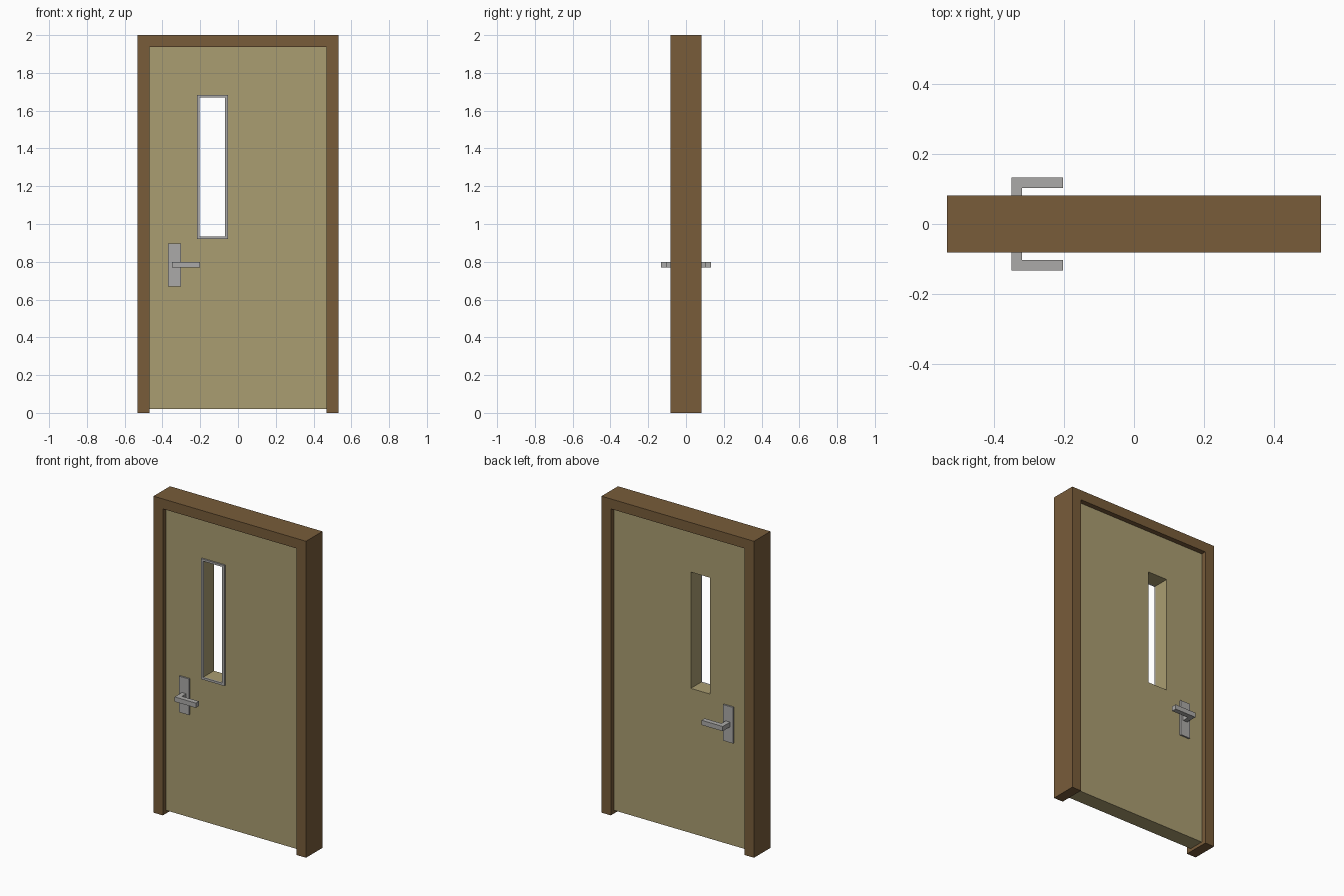
import bpy
import bmesh

old = bpy.data.objects.get("Cube")
if old:
    bpy.data.objects.remove(old, do_unlink=True)


def material(name, rgb):
    mat = bpy.data.materials.new(name)
    mat.use_nodes = True
    color = (*rgb, 1)
    mat.diffuse_color = color
    mat.node_tree.nodes["Principled BSDF"].inputs["Base Color"].default_value = color
    return mat


brown = material("brown wood", (0.188, 0.107, 0.042))
tan = material("tan panel", (0.402, 0.337, 0.165))
metal = material("grey metal", (0.41, 0.402, 0.392))


def finish(name, bm, mat):
    bmesh.ops.recalc_face_normals(bm, faces=bm.faces)
    mesh = bpy.data.meshes.new(name)
    bm.to_mesh(mesh)
    bm.free()
    mesh.materials.append(mat)
    obj = bpy.data.objects.new(name, mesh)
    bpy.context.collection.objects.link(obj)
    return obj


def extrude_y(bm, y0, y1):
    """Give flat faces lying at y0 a thickness reaching y1."""
    result = bmesh.ops.extrude_face_region(bm, geom=bm.faces[:], use_keep_orig=True)
    verts = [g for g in result["geom"] if isinstance(g, bmesh.types.BMVert)]
    bmesh.ops.translate(bm, verts=verts, vec=(0, y1 - y0, 0))


def prism_y(name, points, y0, y1, mat):
    """Solid from an outline in x and z."""
    bm = bmesh.new()
    bm.faces.new([bm.verts.new((x, y0, z)) for x, z in points])
    extrude_y(bm, y0, y1)
    return finish(name, bm, mat)


def prism_z(name, points, z0, z1, mat):
    """Solid from an outline in x and y."""
    bm = bmesh.new()
    low, high = ([bm.verts.new((x, y, z)) for x, y in points] for z in (z0, z1))
    bm.faces.new(low)
    bm.faces.new(high)
    for i in range(len(points)):
        j = (i + 1) % len(points)
        bm.faces.new((low[i], low[j], high[j], high[i]))
    return finish(name, bm, mat)


def corners(x0, x1, z0, z1):
    return [(x0, z0), (x1, z0), (x1, z1), (x0, z1)]


def ring(name, outer, inner, y0, y1, mat):
    """Rectangular panel with a rectangular opening through it."""
    bm = bmesh.new()
    a, b = ([bm.verts.new((x, y0, z)) for x, z in corners(*r)] for r in (outer, inner))
    for i in range(4):
        j = (i + 1) % 4
        bm.faces.new((a[i], a[j], b[j], b[i]))
    extrude_y(bm, y0, y1)
    return finish(name, bm, mat)


# Door frame: two jambs and a head in one piece
W, IN, TOP, HEAD, DEPTH = 0.533, 0.468, 2.0, 1.937, 0.082
prism_y("door_frame",
        [(-W, 0), (-IN, 0), (-IN, HEAD), (IN, HEAD),
         (IN, 0), (W, 0), (W, TOP), (-W, TOP)],
        -DEPTH, DEPTH, brown)

# Door leaf with its window opening, and the trim on the front
LEAF = 0.05
opening = (-0.204, -0.069, 0.934, 1.669)
ring("door_leaf", (-IN, IN, 0.02, HEAD), opening, -LEAF, LEAF, tan)
ring("window_trim", (-0.217, -0.054, 0.92, 1.682), opening, -LEAF - 0.01, -LEAF, metal)

# Lever handles and their plates on both sides
for side, s in (("front", -1), ("back", 1)):
    prism_y(side + "_handle_plate", corners(-0.37, -0.302, 0.67, 0.898),
            s * LEAF, s * (LEAF + 0.01), metal)
    lever = [(-0.35, LEAF), (-0.32, LEAF), (-0.32, 0.102),
             (-0.202, 0.102), (-0.202, 0.133), (-0.35, 0.133)]
    prism_z(side + "_lever", [(x, s * y) for x, y in lever], 0.77, 0.8, metal)
